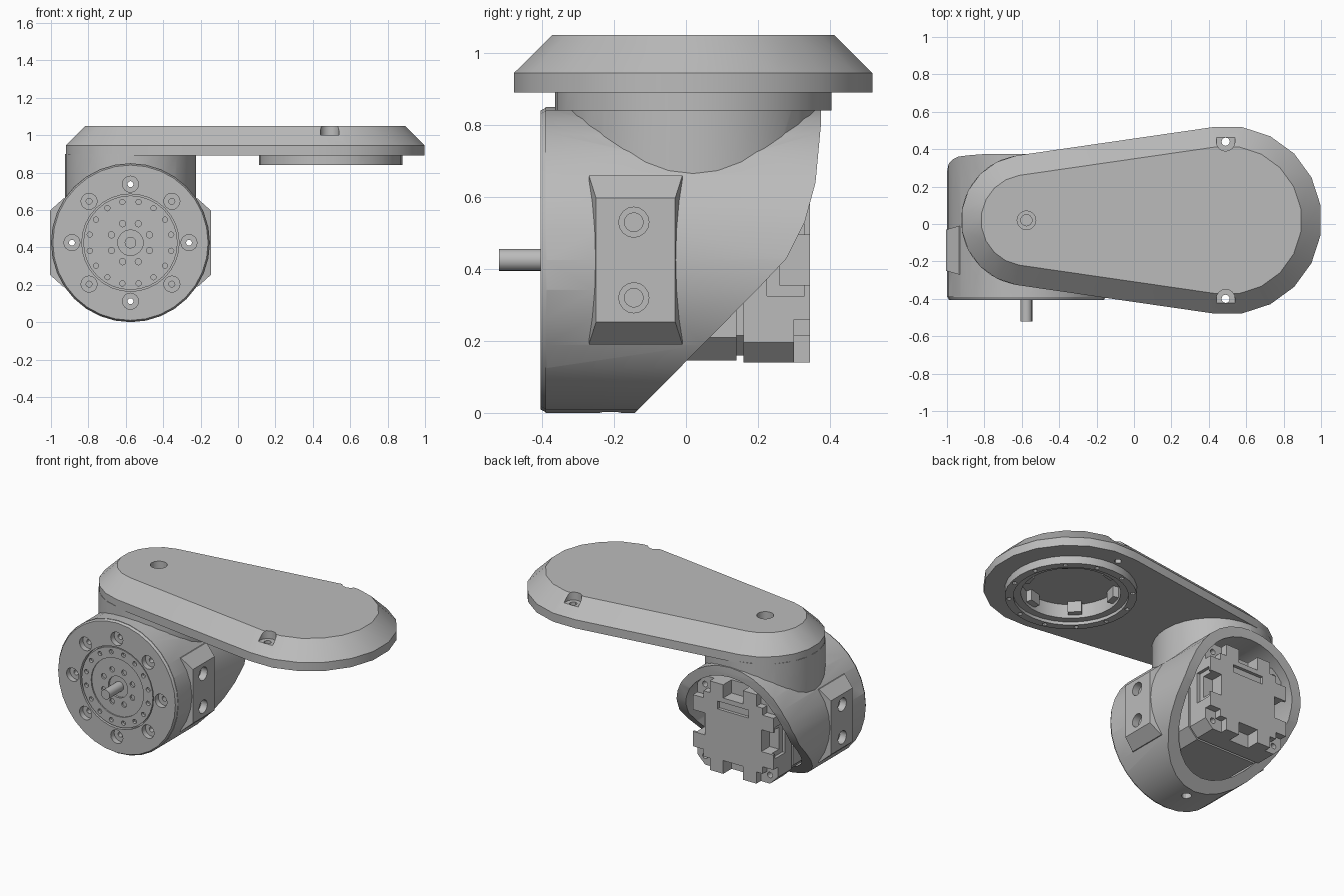
import bpy, bmesh, math
from mathutils import Vector, Matrix

if "Cube" in bpy.data.objects:
    bpy.data.objects.remove(bpy.data.objects["Cube"])

grey = bpy.data.materials.new("plain grey")
grey.use_nodes = True
grey.diffuse_color = (0.5, 0.5, 0.5, 1)
grey.node_tree.nodes["Principled BSDF"].inputs["Base Color"].default_value = (0.5, 0.5, 0.5, 1)

CX, CY, CZ = -0.575, 0.02, 0.425   # housing axis and neck centre
BX = 0.5                           # wide end of the arm


def cyl(bm, a, b, r, seg=24, r2=None):
    a, b = Vector(a), Vector(b)
    d = b - a
    m = Matrix.Translation((a + b) / 2) @ d.to_track_quat('Z', 'Y').to_matrix().to_4x4()
    bmesh.ops.create_cone(bm, cap_ends=True, segments=seg, radius1=r,
                          radius2=r if r2 is None else r2, depth=d.length, matrix=m)
    return bm


def box(bm, lo, hi, turn=Matrix()):
    lo, hi = Vector(lo), Vector(hi)
    m = turn @ Matrix.Translation((lo + hi) / 2) @ Matrix.Diagonal((*(hi - lo), 1))
    bmesh.ops.create_cube(bm, size=1, matrix=m)
    return bm


def hull(points):
    bm = bmesh.new()
    for p in points:
        bm.verts.new(p)
    bmesh.ops.convex_hull(bm, input=bm.verts)
    bmesh.ops.dissolve_limit(bm, angle_limit=0.02, verts=bm.verts, edges=bm.edges)
    return bm


def make(name, bm):
    bmesh.ops.recalc_face_normals(bm, faces=bm.faces)
    mesh = bpy.data.meshes.new(name)
    bm.to_mesh(mesh)
    bm.free()
    mesh.materials.append(grey)
    ob = bpy.data.objects.new(name, mesh)
    bpy.context.collection.objects.link(ob)
    return ob


def boolean(ob, bm, op='DIFFERENCE'):
    tool = make("cutter", bm)
    mod = ob.modifiers.new("bool", 'BOOLEAN')
    mod.object, mod.operation, mod.solver = tool, op, 'EXACT'
    dg = bpy.context.evaluated_depsgraph_get()
    mesh = bpy.data.meshes.new_from_object(ob.evaluated_get(dg))
    ob.modifiers.clear()
    ob.data = mesh
    bpy.data.objects.remove(tool)


def front_ring(r, count, hole, y0, y1, start=0.0, seg=12):
    """Cylinders along y, spread on a circle about the housing axis."""
    bm = bmesh.new()
    for i in range(count):
        t = start + math.tau * i / count
        x, z = CX + r * math.cos(t), CZ + r * math.sin(t)
        cyl(bm, (x, y0, z), (x, y1, z), hole, seg)
    return bm


def axial(y0, y1, r, seg=24, r2=None):
    return cyl(bmesh.new(), (CX, y0, CZ), (CX, y1, CZ), r, seg, r2)


def upright(x, y, z0, z1, r, seg=24):
    return cyl(bmesh.new(), (x, y, z0), (x, y, z1), r, seg)


# Housing: round shell, chamfered front lip, neck and flat side bosses
housing = make("housing", axial(-0.39, 0.4, 0.425, 32))
boolean(housing, axial(-0.405, -0.385, 0.415, 32, 0.425), 'UNION')
boolean(housing, upright(CX, CY, 0.5, 0.9, 0.35, 32), 'UNION')
for s in (-1, 1):
    boss = [(CX + s * x, y, CZ + z) for x, y0, y1, h in
            ((0.2, -0.27, -0.01, 0.235), (0.36, -0.27, -0.01, 0.235), (0.43, -0.25, -0.03, 0.172))
            for y in (y0, y1) for z in (-h, h)]
    boolean(housing, hull(boss), 'UNION')

# Hollow inside and slanted open back
boolean(housing, axial(-0.33, 0.6, 0.362, 32))
back = bmesh.new()
outline = [(-0.285, -0.145), (0.2, 0.345), (0.28, 0.43), (0.33, 0.53), (0.36, 0.64),
           (0.375, 0.8), (0.375, 1), (0.8, 1), (0.8, -0.145)]
face = back.faces.new([back.verts.new((-1.2, y, z)) for y, z in outline])
ext = bmesh.ops.extrude_face_region(back, geom=[face])
bmesh.ops.translate(back, vec=(1.3, 0, 0),
                    verts=[v for v in ext["geom"] if isinstance(v, bmesh.types.BMVert)])
boolean(housing, back)

# Housing holes: side, bottom, top and front
for r, depth in ((0.042, 0.385), (0.026, 0.3)):
    bm = bmesh.new()
    for s in (-1, 1):
        for dz in (-0.105, 0.105):
            cyl(bm, (CX + s * 0.5, -0.145, CZ + dz), (CX + s * depth, -0.145, CZ + dz), r, 16)
    boolean(housing, bm)
boolean(housing, upright(CX, -0.21, -0.1, 0.12, 0.03, 12))
boolean(housing, upright(CX, CY, 0.7, 1, 0.055, 16))
boolean(housing, axial(-0.5, -0.38, 0.26, 32))
boolean(housing, front_ring(0.313, 8, 0.043, -0.5, -0.37, seg=16))
boolean(housing, front_ring(0.313, 8, 0.016, -0.5, -0.3))

# Output flange with its two bolt circles
horn = make("output_flange", axial(-0.4, -0.36, 0.252, 32))
boolean(horn, axial(-0.5, -0.392, 0.185, 32))
boolean(horn, front_ring(0.222, 16, 0.014, -0.5, -0.375, math.pi / 16))
boolean(horn, front_ring(0.11, 8, 0.017, -0.5, -0.375, math.pi / 8))
boolean(horn, axial(-0.5, -0.37, 0.068))
make("output_shaft", axial(-0.52, -0.35, 0.031, 16))


# Motor: stacked eight-sided layers with a cross-shaped back cap
def octagon(y0, y1, half, corner):
    return hull([(CX + a * sx, y, CZ + b * sz) for y in (y0, y1) for sx in (-1, 1)
                 for sz in (-1, 1) for a, b in ((half, corner), (corner, half))])


def motor_box(x0, x1, y0, y1, z0, z1, turn=0):
    spin = Matrix.Translation((CX, 0, CZ)) @ Matrix.Rotation(turn * math.pi / 2, 4, 'Y')
    return box(bmesh.new(), (x0, y0, z0), (x1, y1, z1), spin)


front = make("motor_front", octagon(-0.34, 0.14, 0.28, 0.215))
motor = make("motor_body", octagon(0.16, 0.3, 0.285, 0.23))
make("motor_spacer", octagon(0.13, 0.17, 0.265, 0.21))
boolean(motor, motor_box(-0.21, 0.21, 0.28, 0.345, -0.21, 0.21), 'UNION')
for i in range(2):
    boolean(motor, motor_box(-0.285, 0.285, 0.29, 0.345, -0.165, 0.165, i), 'UNION')
for i in range(4):
    boolean(motor, motor_box(-0.07, 0.07, 0.26, 0.4, 0.2, 0.33, i))
for i in (1, 3):
    boolean(motor, motor_box(-0.1, 0.1, 0.225, 0.33, 0.265, 0.33, i))
boolean(motor, motor_box(-0.11, 0.11, 0.325, 0.4, 0.12, 0.17))
boolean(motor, front_ring(0.325, 4, 0.018, 0.22, 0.4, math.pi / 4))


# Arm: tapered plate with a bevelled top edge
def ring(x, r, z, seg=20):
    return [(x + r * math.cos(math.tau * (i + 0.5) / seg),
             CY + r * math.sin(math.tau * (i + 0.5) / seg), z) for i in range(seg)]


points = []
for z, inset in ((0.89, 0), (0.945, 0), (1.05, 0.107)):
    points += ring(CX, 0.35 - inset, z) + ring(BX, 0.504 - inset, z)
arm = make("arm", hull(points))

# Round mount under the wide end, with recess, bolt holes and teeth
MX = 0.495
boolean(arm, upright(MX, CY, 0.84, 0.91, 0.384, 32), 'UNION')
boolean(arm, upright(MX, CY, 0.8, 0.86, 0.335, 32))
boolean(arm, upright(MX, CY, 0.8, 0.95, 0.29, 32))
bolts, teeth = bmesh.new(), bmesh.new()
for i in range(12):
    t = math.tau * (i + 0.5) / 12
    x, y = MX + 0.36 * math.cos(t), CY + 0.36 * math.sin(t)
    cyl(bolts, (x, y, 0.8), (x, y, 0.88), 0.014, 10)
    if i % 2:
        turn = Matrix.Translation((MX, CY, 0)) @ Matrix.Rotation(t, 4, 'Z')
        box(teeth, (0.25, -0.04, 0.88), (0.3, 0.04, 0.955), turn)
boolean(arm, bolts)
make("mount_teeth", teeth)

# Screw pockets on both long edges and the hole over the neck
for s in (-1, 1):
    y = CY + s * 0.42
    boolean(arm, upright(0.49, y, 1, 1.2, 0.05, 16))
    boolean(arm, box(bmesh.new(), (0.44, min(y, y + s * 0.2), 1), (0.54, max(y, y + s * 0.2), 1.2)))
    boolean(arm, upright(0.49, y, 0.7, 1.2, 0.022, 12))
boolean(arm, upright(CX, CY, 1, 1.2, 0.05, 16))
boolean(arm, upright(CX, CY, 0.8, 1.2, 0.03, 16))

# Smooth the round walls and keep the edges sharp
bpy.ops.object.select_all(action='DESELECT')
for ob in (housing, horn, arm, front, bpy.data.objects["output_shaft"]):
    ob.select_set(True)
    bpy.context.view_layer.objects.active = ob
bpy.ops.object.shade_smooth_by_angle(angle=math.radians(30))
